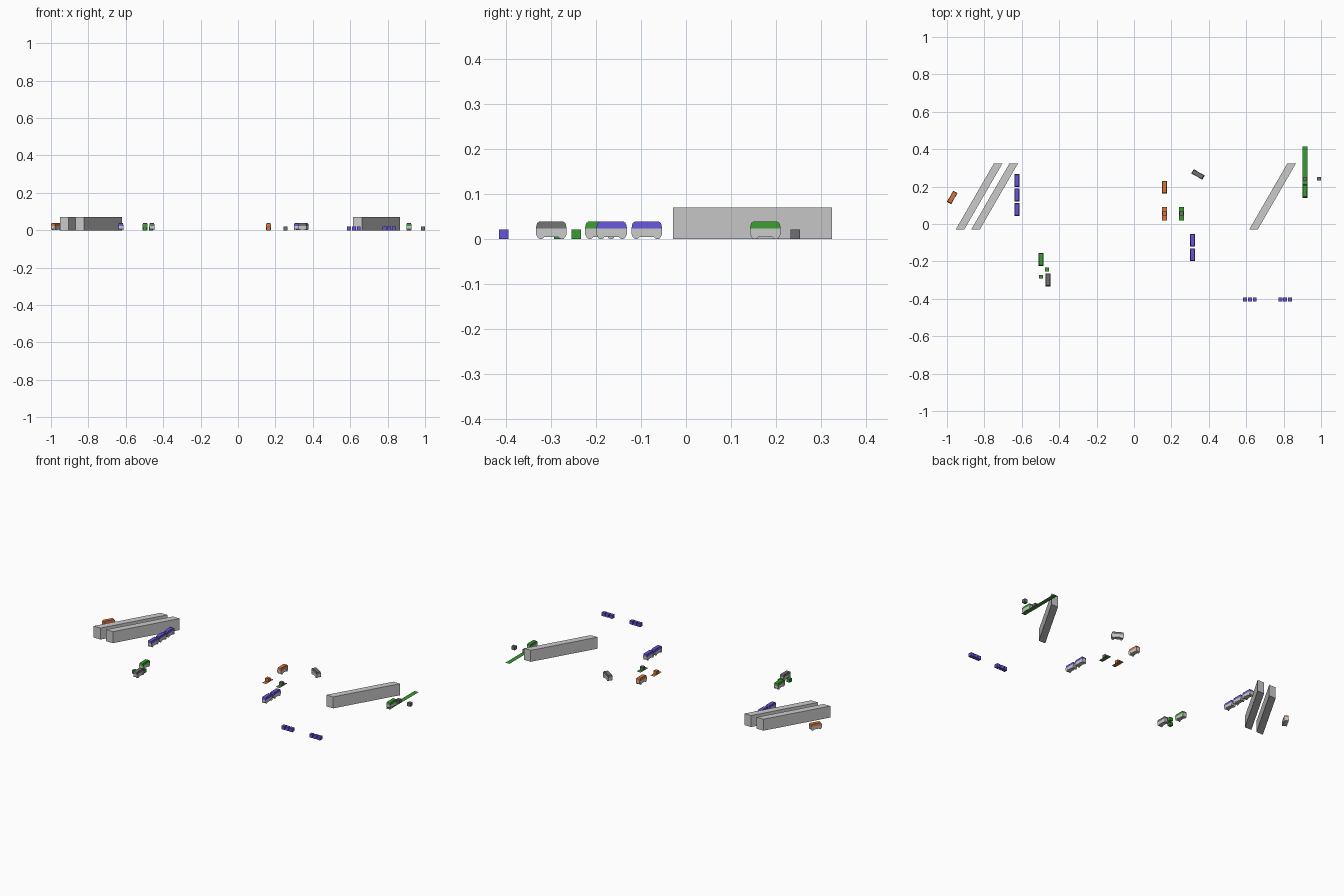
import bpy, bmesh, math
from mathutils import Matrix, Vector

if "Cube" in bpy.data.objects:
    bpy.data.objects.remove(bpy.data.objects["Cube"])


def material(name, rgb):
    m = bpy.data.materials.new(name)
    m.diffuse_color = (*rgb, 1)
    m.use_nodes = True
    m.node_tree.nodes["Principled BSDF"].inputs["Base Color"].default_value = m.diffuse_color
    return m


PURPLE = material("purple", (0.13, 0.09, 0.68))
GREEN = material("green", (0.04, 0.32, 0.03))
ORANGE = material("orange", (0.68, 0.17, 0.05))
DARK = material("dark_grey", (0.16, 0.16, 0.16))


def finish(bm, name, mat=None, loc=(0, 0, 0), turn=0):
    bmesh.ops.recalc_face_normals(bm, faces=bm.faces)
    me = bpy.data.meshes.new(name)
    bm.to_mesh(me)
    bm.free()
    if mat:
        me.materials.append(mat)
    ob = bpy.data.objects.new(name, me)
    ob.location = loc
    ob.rotation_euler.z = turn
    bpy.context.collection.objects.link(ob)
    return ob


def prism(points, offset):
    """Extrude a flat outline along an offset vector."""
    bm = bmesh.new()
    f = bm.faces.new([bm.verts.new(p) for p in points])
    r = bmesh.ops.extrude_face_region(bm, geom=[f])
    verts = [v for v in r["geom"] if isinstance(v, bmesh.types.BMVert)]
    bmesh.ops.translate(bm, vec=offset, verts=verts)
    return bm


def wall(x):
    # slanted barrier with ends parallel to the x axis
    y0, y1, w, s = -0.029, 0.324, 0.046, 0.204
    pts = [(x, y0, 0), (x + w, y0, 0), (x + w + s, y1, 0), (x + s, y1, 0)]
    finish(prism(pts, (0, 0, 0.07)), "slanted_wall")


def cube(name, x, y, mat):
    bm = bmesh.new()
    bmesh.ops.create_cube(bm, size=0.021)
    finish(bm, name, mat, (x, y, 0.0105))


def strip(name, x, y0, y1, mat):
    # paper-thin ground marking
    bm = bmesh.new()
    h, w = (y1 - y0) / 2, 0.0135
    bm.faces.new([bm.verts.new(p) for p in [(-w, -h, 0), (w, -h, 0), (w, h, 0), (-w, h, 0)]])
    finish(bm, name, mat, (x, (y0 + y1) / 2, 0.0005))


def car(x, y, mat, turn=0):
    w = 0.0125
    # lower body and coloured rounded roof, both extruded side profiles
    lower = [(-0.031, 0.005), (0.031, 0.005), (0.034, 0.011), (0.034, 0.024),
             (-0.034, 0.024), (-0.034, 0.011)]
    finish(prism([(-w, a, b) for a, b in lower], (2 * w, 0, 0)),
           "car_body", None, (x, y, 0), turn)
    half = [(0.034, 0.024), (0.0325, 0.032), (0.031, 0.036), (0.027, 0.0385)]
    roof = half + [(-a, b) for a, b in reversed(half)]
    bm = prism([(-w, a, b) for a, b in roof], (2 * w, 0, 0))
    for v in bm.verts:  # narrow the roof towards its top
        v.co.x *= 1 - max(0, v.co.z - 0.032) * 18
    finish(bm, "car_roof", mat, (x, y, 0), turn)
    # wheels
    bm = bmesh.new()
    for sx in (-1, 1):
        for sy in (-1, 1):
            m = Matrix.Translation((sx * 0.0105, sy * 0.0235, 0.0085)) @ Matrix.Rotation(math.pi / 2, 4, "Y")
            bmesh.ops.create_cone(bm, cap_ends=True, segments=14, radius1=0.0085,
                                  radius2=0.0085, depth=0.006, matrix=m)
    finish(bm, "car_wheels", None, (x, y, 0), turn)


# barriers
for x in (-0.953, -0.870, 0.616):
    wall(x)

# cars
for y in (0.077, 0.155, 0.232):
    car(-0.626, y, PURPLE)
for y in (-0.165, -0.087):
    car(0.313, y, PURPLE)
car(-0.497, -0.190, GREEN)
car(0.914, 0.176, GREEN)
car(-0.460, -0.299, DARK)
car(0.342, 0.265, DARK, math.radians(60))
car(0.163, 0.197, ORANGE)
car(-0.972, 0.142, ORANGE, math.radians(-30))

# loose blocks
for cx in (0.620, 0.808):
    for i in (-1, 0, 1):
        cube("purple_block", cx + i * 0.0255, -0.404, PURPLE)
cube("green_block", -0.465, -0.244, GREEN)
cube("green_block", -0.498, -0.282, GREEN)
cube("grey_block", 0.9895, 0.242, DARK)
cube("grey_block", 0.914, 0.242, DARK)
cube("grey_block", 0.255, 0.055, DARK)
cube("orange_block", 0.163, 0.055, ORANGE)

# ground strips
strip("long_green_strip", 0.914, 0.138, 0.4145, GREEN)
strip("short_green_strip", 0.255, 0.018, 0.092, GREEN)
strip("short_orange_strip", 0.163, 0.018, 0.092, ORANGE)
